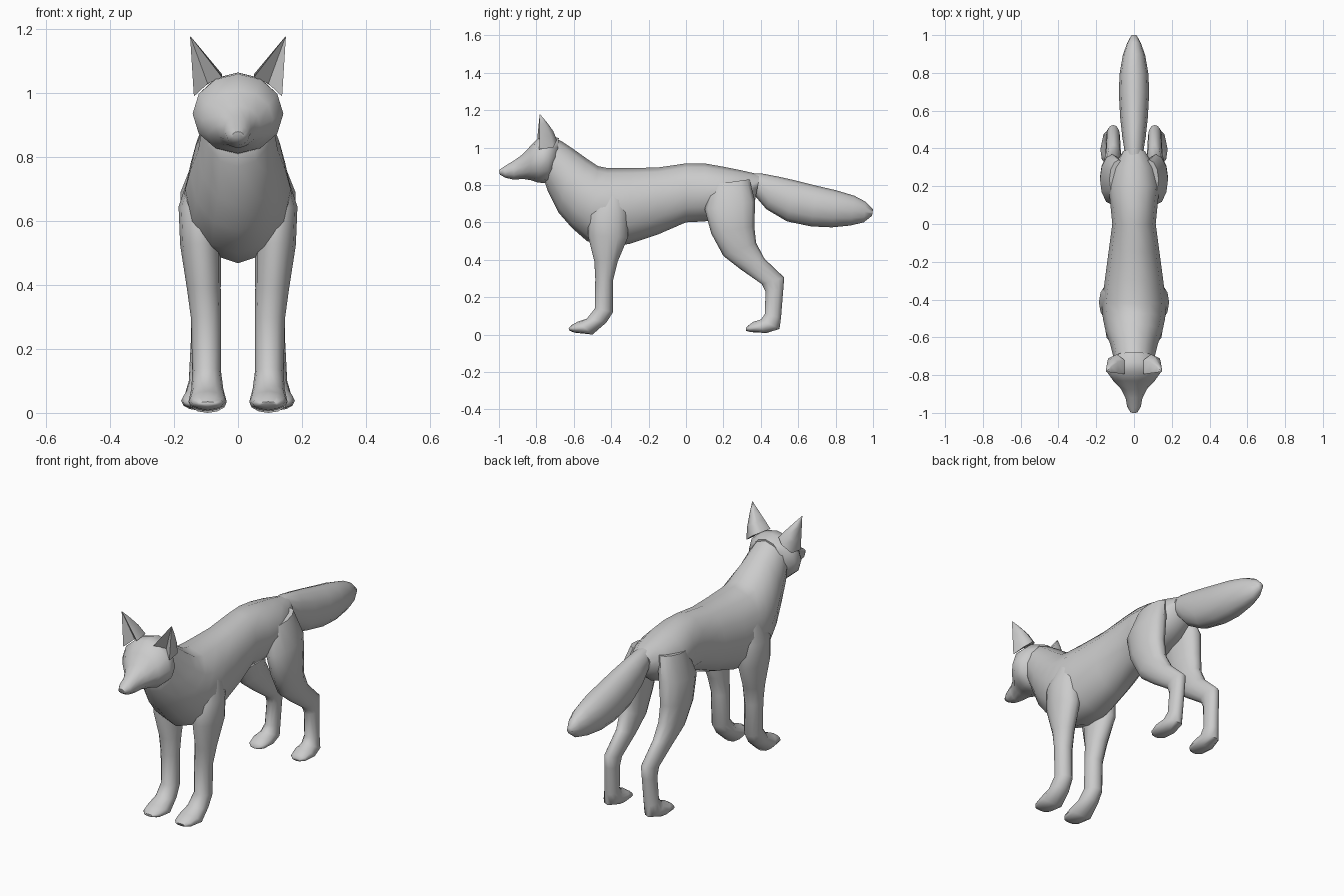
import bpy, bmesh, math
from mathutils import Vector

fur = bpy.data.materials.new("grey_fur")
fur.diffuse_color = (0.6, 0.6, 0.6, 1)
SIDES = 12


def finish(name, rings):
    """Skin a list of closed point rings, cap both ends, shade smooth."""
    bm = bmesh.new()
    loops = [[bm.verts.new(p) for p in r] for r in rings]
    n = len(loops[0])
    for a, b in zip(loops, loops[1:]):
        for i in range(n):
            j = (i + 1) % n
            bm.faces.new((a[i], a[j], b[j], b[i]))
    bm.faces.new(loops[0])
    bm.faces.new(loops[-1][::-1])
    bmesh.ops.recalc_face_normals(bm, faces=bm.faces)
    me = bpy.data.meshes.new(name)
    bm.to_mesh(me)
    bm.free()
    me.materials.append(fur)
    ob = bpy.data.objects.new(name, me)
    bpy.context.collection.objects.link(ob)
    bpy.ops.object.select_all(action='DESELECT')
    ob.select_set(True)
    bpy.context.view_layer.objects.active = ob
    bpy.ops.object.shade_smooth_by_angle(angle=math.radians(60))
    return ob


def loft(name, sections, side=1):
    """Section: y, z of one edge, y, z of the opposite edge, half width, centre x."""
    rings = []
    for s in sections:
        a, b = Vector((0, s[0], s[1])), Vector((0, s[2], s[3]))
        cx = s[5] if len(s) > 5 else 0
        mid, half = (a + b) / 2, (a - b) / 2
        ring = []
        for i in range(SIDES):
            t = 2 * math.pi * i / SIDES
            p = mid + half * math.cos(t)
            p.x = side * (cx + s[4] * math.sin(t))
            ring.append(p)
        rings.append(ring)
    return finish(name, rings)


# Torso and neck, rump to throat
loft("body", [
    (.395, .855, .37, .72, .06), (.30, .877, .30, .66, .11),
    (.20, .897, .20, .62, .135), (.10, .915, .10, .605, .125),
    (0, .915, 0, .60, .115), (-.15, .893, -.15, .535, .135),
    (-.30, .89, -.30, .485, .155), (-.42, .89, -.42, .468, .17),
    (-.47, .90, -.53, .50, .165), (-.53, .94, -.61, .57, .15),
    (-.60, .99, -.68, .65, .125), (-.66, 1.03, -.74, .77, .11),
    (-.70, 1.05, -.76, .83, .10)])

# Skull tapering into the muzzle
loft("head", [
    (-.68, 1.05, -.70, .85, .09), (-.73, 1.065, -.74, .81, .138),
    (-.78, 1.06, -.79, .812, .142), (-.83, 1.01, -.83, .825, .11),
    (-.875, .962, -.87, .832, .07), (-.92, .93, -.92, .828, .045),
    (-.97, .90, -.965, .838, .036), (-1.0, .88, -.995, .855, .018)])

# Bushy tail
loft("tail", [
    (.30, .86, .32, .78, .04), (.40, .862, .37, .74, .05),
    (.49, .845, .43, .67, .062), (.58, .825, .54, .605, .073),
    (.70, .795, .67, .578, .08), (.80, .772, .78, .573, .077),
    (.90, .742, .88, .583, .06), (.96, .71, .95, .60, .038),
    (1.0, .67, .995, .635, .015)])

# Legs run from shoulder or hip down to the toes
front_leg = [
    (-.47, .75, -.32, .76, .05, .10), (-.52, .64, -.31, .65, .066, .12),
    (-.525, .53, -.31, .52, .064, .117), (-.49, .39, -.365, .39, .053, .107),
    (-.485, .30, -.39, .29, .047, .10), (-.487, .14, -.39, .12, .045, .098),
    (-.53, .085, -.425, .065, .05, .096), (-.58, .068, -.50, 0, .06, .095),
    (-.61, .052, -.595, .01, .05, .095), (-.628, .035, -.622, .02, .03, .095)]
hind_leg = [
    (.13, .80, .34, .83, .05, .08), (.10, .67, .37, .71, .065, .115),
    (.135, .54, .365, .58, .06, .12), (.20, .42, .375, .49, .052, .115),
    (.29, .35, .42, .405, .042, .11), (.405, .27, .525, .305, .036, .11),
    (.425, .23, .52, .24, .035, .112), (.422, .11, .508, .09, .036, .118),
    (.40, .08, .50, .03, .045, .122), (.36, .068, .43, .008, .053, .125),
    (.335, .05, .345, .013, .045, .125), (.32, .035, .322, .02, .025, .125)]

# Ear base outline: outer front, hollow, inner front, inner back, back, outer back
ear_base = [(.138, -.785, .99), (.095, -.75, 1.03), (.05, -.795, 1.05),
            (.05, -.72, 1.06), (.09, -.69, 1.04), (.135, -.71, 1.0)]
tip = Vector((.15, -.782, 1.18))

for side, label in ((1, "right"), (-1, "left")):
    loft("front_leg_" + label, front_leg, side)
    loft("hind_leg_" + label, hind_leg, side)
    rings = []
    for t, bulge in ((0, 0), (.35, .012), (.7, .008), (.98, 0)):
        ring = [Vector(p).lerp(tip, t) for p in ear_base]
        for i, p in enumerate(ring):
            p.y += bulge * (i > 2)
            p.x *= side
        rings.append(ring)
    finish("ear_" + label, rings)
